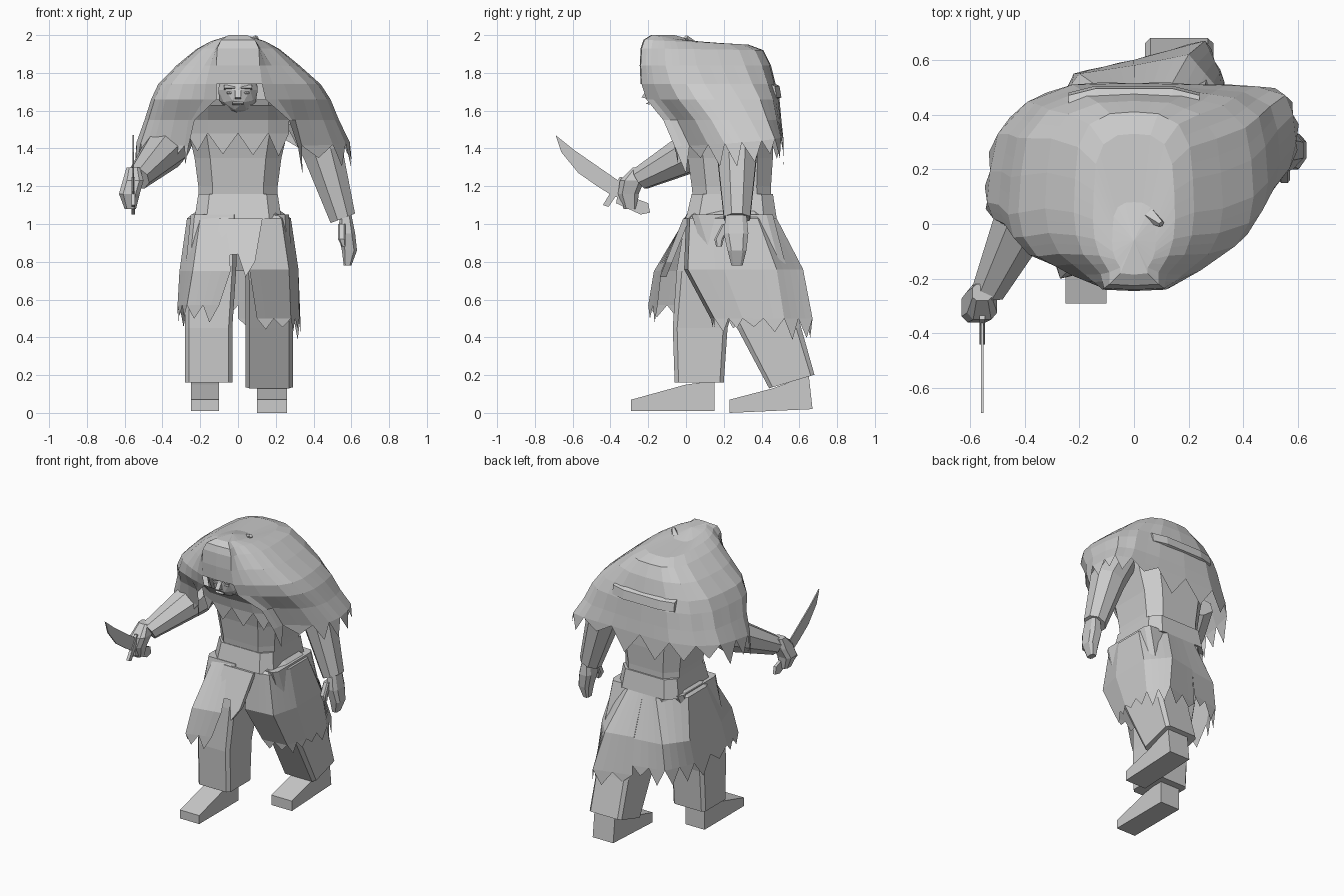
import bpy, bmesh, math, random
from mathutils import Vector

random.seed(4)
if "Cube" in bpy.data.objects:
    bpy.data.objects.remove(bpy.data.objects["Cube"])

clay = bpy.data.materials.new("clay_grey")
clay.use_nodes = True
GREY = (0.6, 0.6, 0.6, 1)
clay.diffuse_color = GREY
clay.node_tree.nodes["Principled BSDF"].inputs["Base Color"].default_value = GREY


def make(name, verts, faces):
    mesh = bpy.data.meshes.new(name)
    mesh.from_pydata([tuple(v) for v in verts], [], faces)
    mesh.materials.append(clay)
    bm = bmesh.new()
    bm.from_mesh(mesh)
    bmesh.ops.recalc_face_normals(bm, faces=bm.faces)
    bm.to_mesh(mesh)
    bm.free()
    obj = bpy.data.objects.new(name, mesh)
    bpy.context.collection.objects.link(obj)


def loft(name, rings):
    """Closed, capped skin over rings of equal length."""
    n = len(rings[0])
    verts = [p for ring in rings for p in ring]
    faces = [(r * n + i, r * n + (i + 1) % n, (r + 1) * n + (i + 1) % n, (r + 1) * n + i)
             for r in range(len(rings) - 1) for i in range(n)]
    faces += [tuple(range(n)), tuple(range(len(verts) - n, len(verts)))]
    make(name, verts, faces)


def block(name, stations, cut=0.2, tilt=0):
    """Stack of chamfered rectangles given as x0, x1, y0, y1, z; the last may slope."""
    rings = []
    for x0, x1, y0, y1, z in stations:
        a, b = (x1 - x0) * cut, (y1 - y0) * cut
        slope = tilt if z == stations[-1][4] else 0
        outline = [(x0 + a, y0), (x1 - a, y0), (x1, y0 + b), (x1, y1 - b),
                   (x1 - a, y1), (x0 + a, y1), (x0, y1 - b), (x0, y0 + b)]
        rings.append([(x, y, z + slope * (y - y0)) for x, y in outline])
    loft(name, rings)


def limb(name, stations, sides=8):
    """Faceted sleeve through (centre, radius) stations."""
    axis = Vector(stations[-1][0]) - Vector(stations[0][0])
    turn = axis.to_track_quat("Z", "Y")
    angles = [math.tau * (i + 0.5) / sides for i in range(sides)]
    loft(name, [[Vector(c) + turn @ Vector((r * math.cos(a), r * math.sin(a), 0))
                 for a in angles] for c, r in stations])


def slab(name, profile, low, high):
    """Extrude a side profile along x."""
    loft(name, [[(x, y, z) for y, z in profile] for x in (low, high)])


def dense(row, k):
    pts = [Vector(p) for p in row]
    return [a.lerp(b, j / k) for a, b in zip(pts, pts[1:]) for j in range(k)] + [pts[-1]]


def ragged(name, rows, k, short, long):
    """Cloth through rows of points, with torn points hanging from the last row."""
    rows = [dense(r, k) for r in rows]
    n = len(rows[0])
    verts = [p for row in rows for p in row]
    faces = [(r * n + i, r * n + i + 1, (r + 1) * n + i + 1, (r + 1) * n + i)
             for r in range(len(rows) - 1) for i in range(n - 1)]
    base = len(verts) - n
    for i in range(base, base + n - 2, 2):
        fall = (rows[-1][i + 1 - base] - rows[-2][i + 1 - base]).normalized()
        fall = (fall + Vector((0, 0, -2))).normalized()
        verts.append(verts[i + 1] + fall * random.uniform(short, long))
        faces.append((i, len(verts) - 1, i + 2, i + 1))
    make(name, verts, faces)


def ball(name, centre, size):
    bpy.ops.mesh.primitive_ico_sphere_add(subdivisions=2, radius=1, location=centre)
    obj = bpy.context.object
    obj.name = name
    obj.scale = size
    obj.data.materials.append(clay)


# Body and belt
block("torso", [(-.21, .21, .04, .45, 1.1), (-.21, .21, .03, .45, 1.2),
                (-.23, .23, .01, .46, 1.35), (-.27, .27, -.03, .46, 1.52),
                (-.25, .25, -.1, .42, 1.66)], .18)
block("belt", [(-.23, .23, .0, .48, 1.03), (-.21, .21, .03, .46, 1.16)], .14)
block("hips", [(-.15, .15, .08, .42, .75), (-.24, .25, .02, .46, .9),
               (-.23, .23, .01, .47, 1.05)])

# Striding trouser legs
block("right_leg", [(-.25, .0, .0, .42, 1.05), (-.28, -.01, -.05, .3, .75),
                    (-.28, -.03, -.07, .22, .45), (-.28, -.03, -.06, .2, .16)], .08)
block("left_leg", [(.0, .27, .03, .46, 1.05), (.04, .29, .14, .55, .7),
                   (.04, .29, .27, .61, .45), (.04, .29, .44, .68, .13)], .08, .3)

# Wedge shoes
slab("right_shoe", [(-.29, .01), (.15, .01), (.15, .17), (.0, .15), (-.29, .07)], -.25, -.1)
slab("left_shoe", [(.23, 0), (.67, .02), (.65, .2), (.46, .13), (.23, .07)], .1, .26)


# Torn skirt halves, gathered under the belt
def skirt(name, rows, k, short, long):
    rows = [[(x, y, z) for x, y in points] for z, points in rows]
    gather = [(x * .8, .24 + (y - .24) * .85, z + .04) for x, y, z in rows[0]]
    ragged(name, [gather] + rows, k, short, long)


skirt("left_skirt", [
    (1.03, [(.08, .0), (.23, .02), (.28, .18), (.28, .38), (.12, .48), (0, .48)]),
    (.76, [(.06, -.01), (.27, .01), (.32, .2), (.32, .48), (.2, .62), (0, .58)]),
    (.5, [(.1, .13), (.28, .15), (.325, .3), (.33, .52), (.26, .67), (.0, .6)])],
    4, .04, .12)
skirt("right_skirt", [
    (1.03, [(-.05, -.01), (-.2, .0), (-.27, .16), (-.27, .36), (-.1, .48), (0, .48)]),
    (.75, [(-.04, -.13), (-.24, -.17), (-.31, .05), (-.31, .4), (-.2, .55), (0, .58)]),
    (.57, [(-.1, -.15), (-.27, -.2), (-.32, .0), (-.31, .35), (-.22, .55), (.0, .6)])],
    4, .05, .13)

# Front flap leaning out over the right thigh
FLAP = [(-.1, 1.03), (.13, 1.03), (.09, .8), (.04, .72), (0, .84), (-.12, .83)]
loft("front_flap", [[(x, y - .4 * (1.03 - z), z) for x, z in FLAP] for y in (-.015, .02)])

# Sleeves and hands
limb("left_sleeve", [((.35, .27, 1.56), .11), ((.45, .27, 1.38), .115), ((.555, .27, 1.03), .075)])
limb("right_sleeve", [((-.33, .2, 1.53), .13), ((-.38, .07, 1.4), .12),
                      ((-.53, -.24, 1.24), .065)])
block("left_hand", [(.54, .6, .21, .32, 1.05), (.53, .62, .2, .33, .95),
                    (.55, .63, .22, .32, .86), (.56, .6, .24, .3, .78)])
block("left_thumb", [(.53, .57, .19, .24, 1.0), (.53, .57, .15, .2, .92),
                     (.55, .57, .16, .19, .88)])
block("right_hand", [(-.59, -.52, -.28, -.22, 1.3), (-.61, -.5, -.35, -.22, 1.23),
                     (-.63, -.52, -.36, -.25, 1.16), (-.6, -.54, -.33, -.26, 1.08)])

# Curved sword
slab("sword_blade", [(-.69, 1.47), (-.59, 1.39), (-.46, 1.3), (-.33, 1.21), (-.33, 1.13),
                     (-.39, 1.15), (-.47, 1.2), (-.57, 1.27), (-.66, 1.38)], -.559, -.551)
slab("sword_guard", [(-.35, 1.25), (-.31, 1.24), (-.41, 1.09), (-.44, 1.1)], -.565, -.545)
slab("sword_grip", [(-.36, 1.17), (-.2, 1.11), (-.19, 1.06), (-.24, 1.05), (-.37, 1.11)],
     -.565, -.545)

# Head and face
ball("head", (0, -.11, 1.71), (.11, .1, .125))
slab("nose", [(-.195, 1.73), (-.235, 1.67), (-.19, 1.66)], -.015, .015)
slab("mouth", [(-.2, 1.645), (-.212, 1.637), (-.19, 1.63)], -.03, .03)
for side, x in (("left", .045), ("right", -.045)):
    slab(side + "_brow", [(-.19, 1.735), (-.212, 1.72), (-.18, 1.71)], x - .03, x + .03)
    ball(side + "_eye", (x, -.19, 1.695), (.018, .012, .008))

# Chest fur under the chin
ragged("chest_fur", [[(-w, y + .06, z), (-.16, y, z), (.0, y - .01, z), (.16, y, z), (w, y + .06, z)]
                     for w, y, z in ((.24, -.15, 1.63), (.27, -.08, 1.55), (.27, -.06, 1.48))],
       2, .08, .13)

# Fur cloak: rings of z, hood edge, half width, front y, back y, slope, skew
RINGS = [(2.0, .05, .08, -.18, .08, .04, 0), (1.975, .09, .15, -.22, .33, .025, 0),
         (1.93, .11, .22, -.235, .41, .01, 0), (1.84, .115, .325, -.24, .45, 0, 0),
         (1.74, .12, .43, -.235, .475, 0, .03), (1.66, .13, .475, -.21, .495, 0, .06),
         (1.55, .25, .515, -.12, .505, 0, .08), (1.41, .29, .565, -.06, .515, -.05, .11)]
OUTLINE = [(0, 0), (.55, .08), (.84, .19), (.96, .3), (1, .43), (.98, .62),
           (.93, .8), (.74, .93), (.4, .99)]


def cloak_ring(z, edge, half, front, back, slope, skew):
    def spot(side, u, v):
        x = side * (max(u * half, edge))
        y = front + (back - front) * v + side * skew * 4 * v * (1 - v)
        return (x + skew * .25, y, z - slope * v)
    left = [spot(1, u, v) for u, v in OUTLINE if v < .95]
    right = [spot(-1, u, v) for u, v in reversed(OUTLINE) if v < .95]
    u, v = OUTLINE[-1]
    y = front + (back - front) * v
    rear = [(u * half, y, z - slope), (0, back, z - slope), (-u * half, y, z - slope)]
    return left + rear + right


rows = [cloak_ring(*ring) for ring in RINGS]
peak = (0, -.06, 2.0)
ragged("fur_cloak", [[peak] * len(rows[0])] + rows, 2, .06, .16)

# Hood front closing the cloak over the brow
hood = [[peak] * 3] + [[row[-1], (0, row[0][1] - .005, row[0][2]), row[0]] for row in rows[:5]]
make("hood_front", [p for row in hood for p in row],
     [(r * 3 + i, r * 3 + i + 1, r * 3 + i + 4, r * 3 + i + 3)
      for r in range(len(hood) - 1) for i in range(2)])
limb("crown_tuft", [((.06, .03, 1.95), .03), ((.1, .0, 1.99), .012)], 5)

# Folded roll across the upper back
loft("back_roll", [[(x, y - .05, 1.76), (x, y + .01, 1.73), (x, y + .02, 1.67), (x, y - .05, 1.64)]
                   for x, y in [(-.24, .46), (-.14, .485), (.14, .485), (.24, .46)]])
